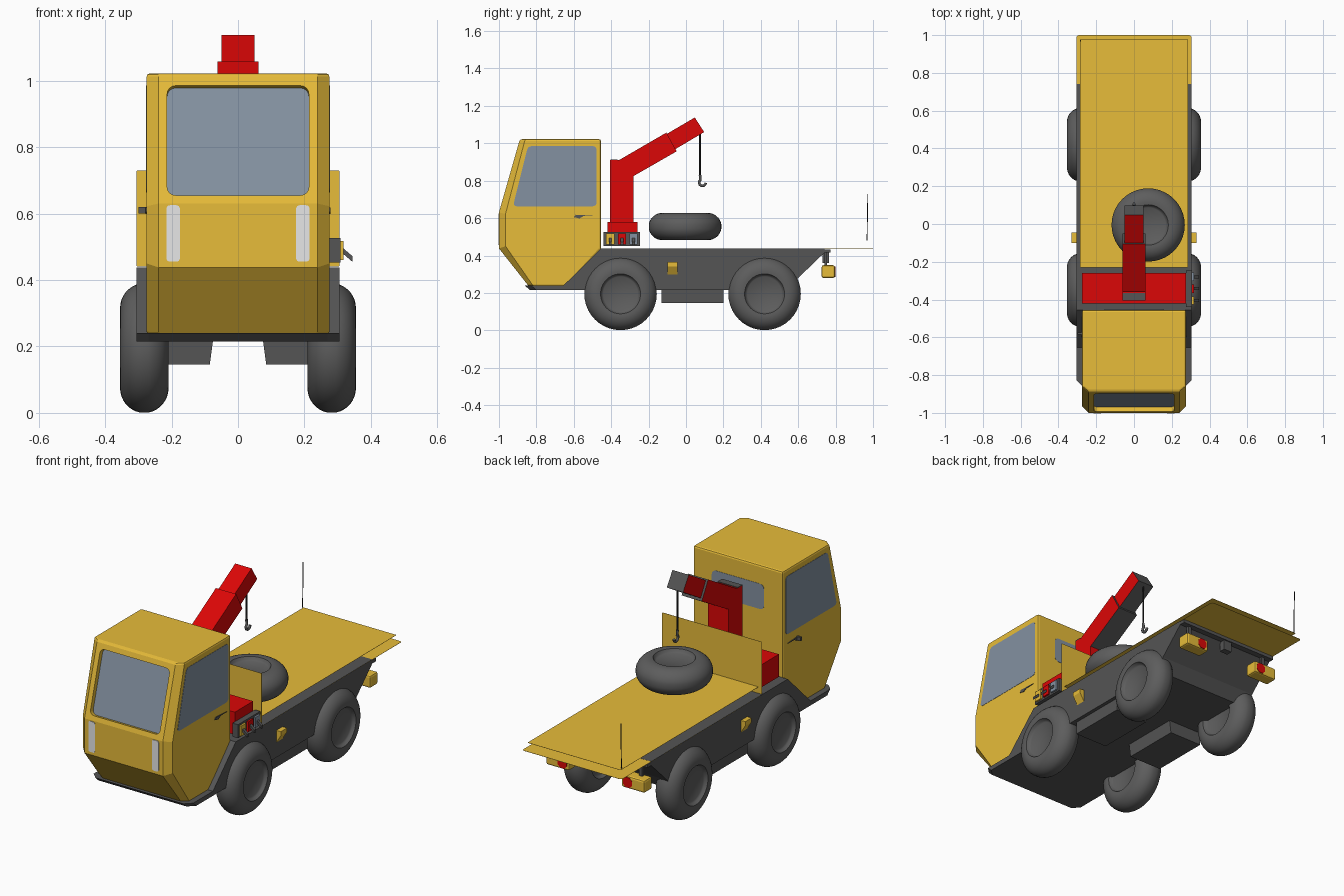
import bpy, bmesh, math
from mathutils import Vector, Matrix

cube = bpy.data.objects.get("Cube")
if cube:
    bpy.data.objects.remove(cube, do_unlink=True)


def material(name, *rgb):
    m = bpy.data.materials.new(name)
    m.use_nodes = True
    m.diffuse_color = (*rgb, 1)
    m.node_tree.nodes["Principled BSDF"].inputs["Base Color"].default_value = (*rgb, 1)
    return m


YELLOW = material("yellow paint", 0.81, 0.51, 0.042)
RED = material("red paint", 0.71, 0.002, 0.002)
GREY = material("dark grey metal", 0.09, 0.09, 0.09)
RUBBER = material("grey rubber", 0.11, 0.11, 0.11)
GLASS = material("blue grey glass", 0.23, 0.285, 0.355)
LAMP = material("pale lamp", 0.85, 0.85, 0.85)
BLACK = material("black cable", 0.015, 0.015, 0.015)


def finish(name, bm, *mats, smooth=False):
    bmesh.ops.remove_doubles(bm, verts=bm.verts, dist=1e-5)
    bmesh.ops.recalc_face_normals(bm, faces=bm.faces)
    me = bpy.data.meshes.new(name)
    bm.to_mesh(me)
    bm.free()
    ob = bpy.data.objects.new(name, me)
    bpy.context.collection.objects.link(ob)
    for m in mats:
        me.materials.append(m)
    if smooth:
        bpy.ops.object.select_all(action="DESELECT")
        ob.select_set(True)
        bpy.context.view_layer.objects.active = ob
        bpy.ops.object.shade_smooth_by_angle(angle=math.radians(40))
    return ob


def bevel(ob, width, segments=2):
    mod = ob.modifiers.new("bevel", "BEVEL")
    mod.width, mod.segments = width, segments
    mod.limit_method, mod.angle_limit = "ANGLE", math.radians(60)
    return ob


def loft(name, sections, *mats):
    """Closed solid through equal-length sections given as (x, [(y, z)...])."""
    bm = bmesh.new()
    rings = [[bm.verts.new((x, y, z)) for y, z in pts] for x, pts in sections]
    n = len(rings[0])
    for a, b in zip(rings, rings[1:]):
        for i in range(n):
            j = (i + 1) % n
            bm.faces.new((a[i], a[j], b[j], b[i]))
    bm.faces.new(rings[0])
    bm.faces.new(rings[-1])
    return finish(name, bm, *mats)


def rect(a0, a1, b0, b1):
    return [(a0, b0), (a1, b0), (a1, b1), (a0, b1)]


def prism(name, x0, x1, pts, *mats):
    return loft(name, [(x0, pts), (x1, pts)], *mats)


def box(name, x0, x1, y0, y1, z0, z1, mat):
    return prism(name, x0, x1, rect(y0, y1, z0, z1), mat)


def plate(name, pts, origin, u, v, mat, radius=0.02, thick=0.003):
    """Plate with rounded corners, centred on a surface."""
    u, v, o = Vector(u).normalized(), Vector(v).normalized(), Vector(origin)
    n = u.cross(v) * thick
    bm = bmesh.new()
    f = bm.faces.new([bm.verts.new(o + u * a + v * b - n / 2) for a, b in pts])
    bmesh.ops.bevel(bm, geom=list(bm.verts), offset=radius, segments=4,
                    affect="VERTICES", profile=0.5)
    ext = bmesh.ops.extrude_face_region(bm, geom=list(bm.faces))
    bmesh.ops.translate(bm, vec=n, verts=[e for e in ext["geom"] if isinstance(e, bmesh.types.BMVert)])
    return finish(name, bm, mat)


def wheel(name, centre, axis):
    # Round tyre section running into a slightly dished hub
    arc = [math.radians(a) for a in range(100, 0, -10)]
    half = [(0, .052), (.092, .052), (.1, .058)]
    half += [(.12 + .075 * math.cos(a), .073 * math.sin(a)) for a in arc]
    profile = half + [(r, -w) for r, w in reversed(half)]
    bm = bmesh.new()
    vs = [bm.verts.new((r, 0, w)) for r, w in profile]
    es = [bm.edges.new(p) for p in zip(vs, vs[1:])]
    bmesh.ops.spin(bm, geom=vs + es, cent=(0, 0, 0), axis=(0, 0, 1),
                   angle=math.tau, steps=40)
    rot = Vector((0, 0, 1)).rotation_difference(Vector(axis)).to_matrix().to_4x4()
    bmesh.ops.transform(bm, matrix=Matrix.Translation(centre) @ rot, verts=bm.verts)
    finish(name, bm, RUBBER, smooth=True)


def cable(name, pts, radius, mat):
    cu = bpy.data.curves.new(name, "CURVE")
    cu.dimensions, cu.bevel_depth, cu.bevel_resolution, cu.use_fill_caps = "3D", radius, 1, True
    sp = cu.splines.new("POLY")
    sp.points.add(len(pts) - 1)
    for p, q in zip(sp.points, pts):
        p.co = (*q, 1)
    cu.materials.append(mat)
    bpy.context.collection.objects.link(bpy.data.objects.new(name, cu))


# Cab with chamfered front corners
front = [(-.64, .235), (-.84, .235), (-1, .438), (-1, .63), (-.888, 1.022), (-.455, 1.022), (-.455, .435)]
side = [(-.64, .235), (-.815, .235), (-.965, .45), (-.965, .622), (-.86, 1.022), (-.455, 1.022), (-.455, .435)]
cab = bevel(loft("cab", [(-.275, side), (-.24, front), (.24, front), (.275, side)], YELLOW), .01)

# Windscreen set back in a cut opening
slope = (0, .112, .392)
opening = rect(-.213, .213, .026, .369)
cutter = plate("windscreen_cutter", opening, (0, -1, .63), (1, 0, 0), slope, YELLOW, .025, .054)
cutter.hide_render = cutter.hide_viewport = True
cut = cab.modifiers.new("windscreen opening", "BOOLEAN")
cut.operation, cut.solver, cut.object = "DIFFERENCE", "EXACT", cutter
plate("windscreen", opening, (0, -.974, .6225), (1, 0, 0), slope, GLASS, .025, .004)

# Other windows, lamps and handles
plate("rear_window", rect(-.16, .16, .78, .92), (0, -.455, 0), (-1, 0, 0), (0, 0, 1), GLASS, .025)
side_glass = [(-.925, .663), (-.478, .663), (-.478, .985), (-.845, .985)]
for s, label in ((1, "left"), (-1, "right")):
    plate(label + "_window", side_glass, (s * .275, 0, 0), (0, 1, 0), (0, 0, 1), GLASS)
    plate(label + "_headlamp", rect(-.02, .02, -.085, .085), (s * .195, -1, .54),
          (1, 0, 0), (0, 0, 1), LAMP, .01, .006)
    prism(label + "_door_handle", s * .27, s * .279,
          [(-.6, .605), (-.57, .598), (-.55, .61), (-.49, .612), (-.55, .616), (-.59, .618)], GREY)
box("door_knob", -.3, -.27, -.586, -.574, .6, .62, GREY)

# Chassis body under the cab and deck, with cut front corners
tail = [(-.655, .24), (-.455, .437), (.74, .437), (.74, .415), (.6, .28), (.56, .215)]
body = [(x, [(-.835 + cut, .215), (-.862 + cut, .24), *tail])
        for x, cut in ((-.305, .035), (-.27, 0), (.27, 0), (.305, .035))]
loft("chassis", body, GREY)
box("deck_frame", -.305, .305, -.45, .772, .415, .433, GREY)
for s, label in ((1, "left"), (-1, "right")):
    # Side tanks with sloping inner faces
    top = [(.2, .225), (-.13, .225)]
    low = [(-.13, .145), (.2, .145), *top]
    loft(label + "_tank", [(s * .075, [(-.13, .22), (.2, .22), *top]),
                           (s * .085, low), (s * .285, low)], GREY)
    # Wheels
    for y, end in ((-.35, "front"), (.42, "rear")):
        wheel(f"{label}_{end}_wheel", (s * .282, y, .195), (s, 0, 0))
    # Wedge-shaped side markers
    loft(label + "_marker", [(s * .3, rect(-.1, -.045, .29, .365)),
                             (s * .332, rect(-.1, -.045, .342, .365))], YELLOW)
    # Rear lamp clusters
    bevel(box(label + "_rear_lamp_box", s * .16, s * .302, .725, .796, .28, .348, YELLOW), .01)
    box(label + "_rear_lamp_stalk", s * .24, s * .26, .74, .755, .34, .425, GREY)
    octagon = [(.03 * math.cos(math.tau * (i + .5) / 8), .03 * math.sin(math.tau * (i + .5) / 8)) for i in range(8)]
    plate(label + "_tail_light", octagon, (s * .2, .796, .314), (-1, 0, 0), (0, 0, 1), RED, .001, .004)
box("tow_bracket", -.025, .025, .73, .765, .36, .42, GREY)

# Load deck sheets, headboard and corner rod
plate("deck_sheet", rect(-.285, .285, -.23, .98), (0, 0, .475), (1, 0, 0), (0, 1, 0), YELLOW, .005, .001)
plate("lower_deck_sheet", rect(-.305, .305, -.23, 1), (0, 0, .436), (1, 0, 0), (0, 1, 0), YELLOW, .015, .001)
plate("headboard", rect(-.305, .305, .44, .73), (0, -.228, 0), (1, 0, 0), (0, 0, 1), YELLOW, .003, .001)
cable("corner_rod", [(-.282, .968, .48), (-.282, .972, .73)], .0025, BLACK)
wheel("spare_wheel", (.075, -.005, .555), (0, 0, 1))

# Crane base, control panel and levers
box("crane_base", -.275, .275, -.42, -.26, .455, .58, RED)
box("control_panel", .275, .308, -.44, -.245, .452, .527, GREY)
for y, mat in ((-.405, YELLOW), (-.342, RED), (-.28, GLASS)):
    box("control_slot", .305, .318, y - .022, y + .022, .46, .517, mat)
    loft("control_lever", [(.315, rect(y - .008, y + .008, .48, .497)),
                           (.344, rect(y - .008, y + .008, .455, .472))], GREY)

# Crane post and telescopic arm, grey beneath and at the tip
prism("crane_post", -.062, .062, [(-.405, .5), (-.282, .5), (-.282, .9), (-.34, .91), (-.405, .91)], RED)
box("post_cap", -.062, .062, -.404, -.365, .91, .914, GREY)
arms = [("main_arm", .062, [(-.36, .905), (-.28, .825), (-.05, .957), (-.105, 1.057), (-.355, .912)]),
        ("arm_extension", .05, [(-.12, 1.04), (-.08, .955), (.097, 1.06), (.047, 1.138)])]
for name, w, pts in arms:
    arm = prism(name, -w, w, pts, RED, GREY)
    for f in arm.data.polygons:
        f.material_index = int(f.normal.y > .3)

# Hook on its cable
cable("hook_cable", [(0, .075, 1.06), (0, .075, .82)], .005, BLACK)
bend = [(0, .088 + .018 * math.cos(a), .79 + .018 * math.sin(a))
        for a in (math.pi * (.7 + i * .16) for i in range(9))]
cable("hook", [(0, .075, .83)] + bend, .008, GREY)
